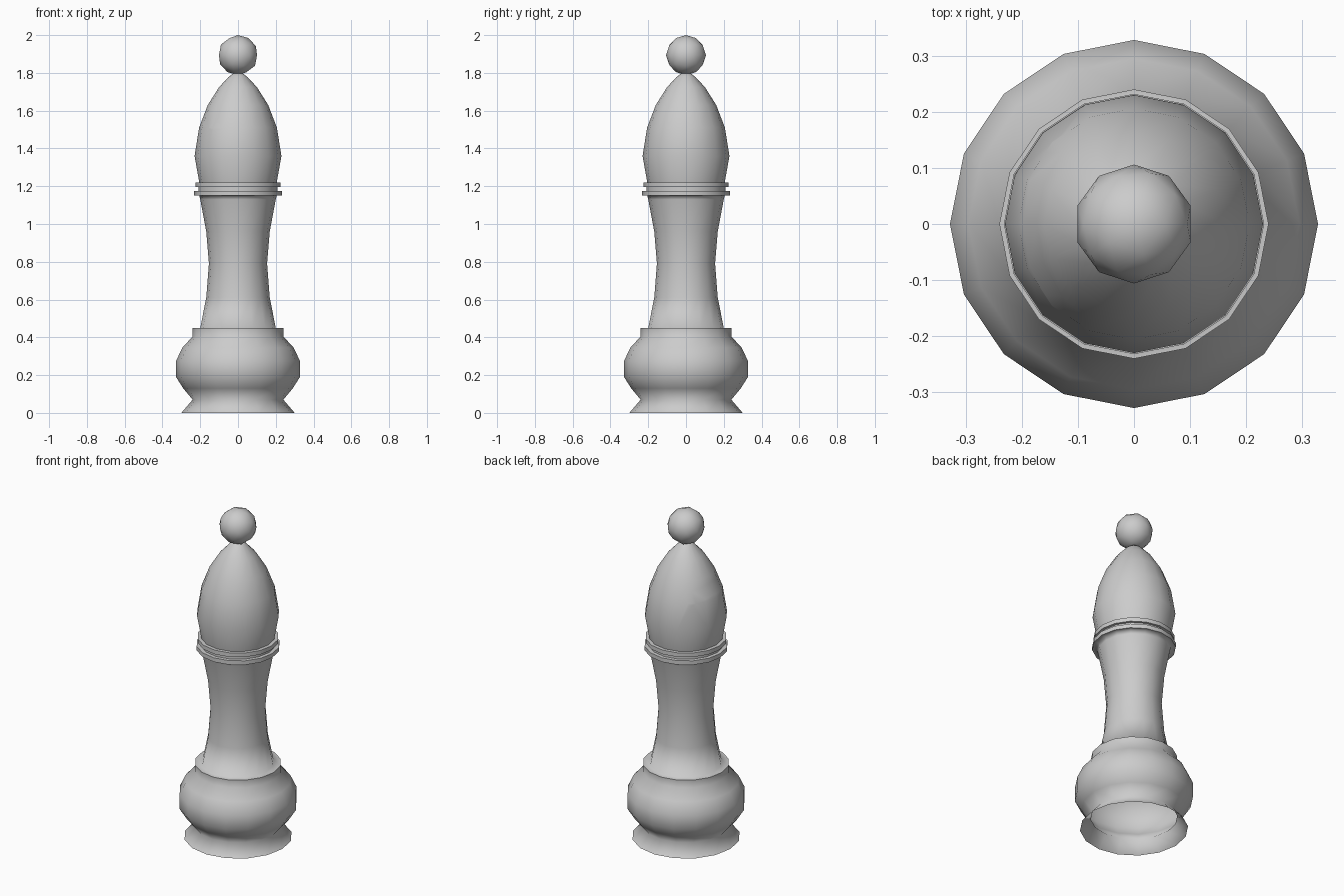
import bpy, bmesh
from math import cos, sin, pi, atan2
from mathutils import Vector

if "Cube" in bpy.data.objects:
    bpy.data.objects.remove(bpy.data.objects["Cube"])

SIDES = 16


def link(name, bm):
    bmesh.ops.recalc_face_normals(bm, faces=bm.faces[:])
    mesh = bpy.data.meshes.new(name)
    bm.to_mesh(mesh)
    bm.free()
    obj = bpy.data.objects.new(name, mesh)
    bpy.context.collection.objects.link(obj)
    return obj


def activate(obj):
    bpy.ops.object.select_all(action='DESELECT')
    obj.select_set(True)
    bpy.context.view_layer.objects.active = obj


def smooth(obj, angle):
    activate(obj)
    bpy.ops.object.shade_smooth_by_angle(angle=angle)


def lathe(name, profile, capped=False):
    """Turn (radius, height) points around z."""
    bm = bmesh.new()
    rings = [[bm.verts.new((r * cos(2 * pi * i / SIDES), r * sin(2 * pi * i / SIDES), z))
              for i in range(SIDES)] for r, z in profile]
    for a, b in zip(rings, rings[1:]):
        for i in range(SIDES):
            j = (i + 1) % SIDES
            bm.faces.new((a[i], a[j], b[j], b[i]))
    if capped:
        bm.faces.new(rings[0][::-1])
        bm.faces.new(rings[-1])
    return link(name, bm)


# Hollow body: flared foot, bulge, step, waisted column and two collar rings
body = lathe("body", [
    (.30, 0), (.24, .07), (.29, .13), (.328, .19), (.328, .275), (.295, .345),
    (.24, .405), (.24, .45), (.20, .45), (.168, .61), (.154, .79), (.168, .96),
    (.20, 1.13), (.205, 1.15), (.232, 1.15), (.232, 1.175), (.21, 1.175),
    (.21, 1.195), (.226, 1.195), (.226, 1.22), (.205, 1.22)])
smooth(body, 1.4)

# Pointed head
head = lathe("head", [
    (.205, 1.22), (.23, 1.36), (.206, 1.51), (.16, 1.63), (.10, 1.725),
    (.045, 1.783), (.02, 1.80)], capped=True)

# Slanted slot cut into the left of the head
floor, out, up = Vector((-.115, 0, 1.528)), Vector((-.9, 0, .44)), Vector((.44, 0, .9))
bm = bmesh.new()
bmesh.ops.create_cube(bm, size=1)
for v in bm.verts:
    v.co = floor + out * (v.co.x + .5) * .3 + up * v.co.z * .07 + Vector((0, v.co.y, 0))
cutter = link("slot_cutter", bm)
cutter.hide_render = True
mod = head.modifiers.new("slot", 'BOOLEAN')
mod.operation, mod.solver, mod.object = 'DIFFERENCE', 'EXACT', cutter
activate(head)
bpy.ops.object.modifier_apply(modifier=mod.name)
bpy.data.objects.remove(cutter)
smooth(head, .9)

# Ball on top
bm = bmesh.new()
bmesh.ops.create_icosphere(bm, subdivisions=2, radius=.106)
bmesh.ops.translate(bm, verts=bm.verts[:], vec=(0, 0, 1.894))
ball = link("top_ball", bm)
smooth(ball, .9)
